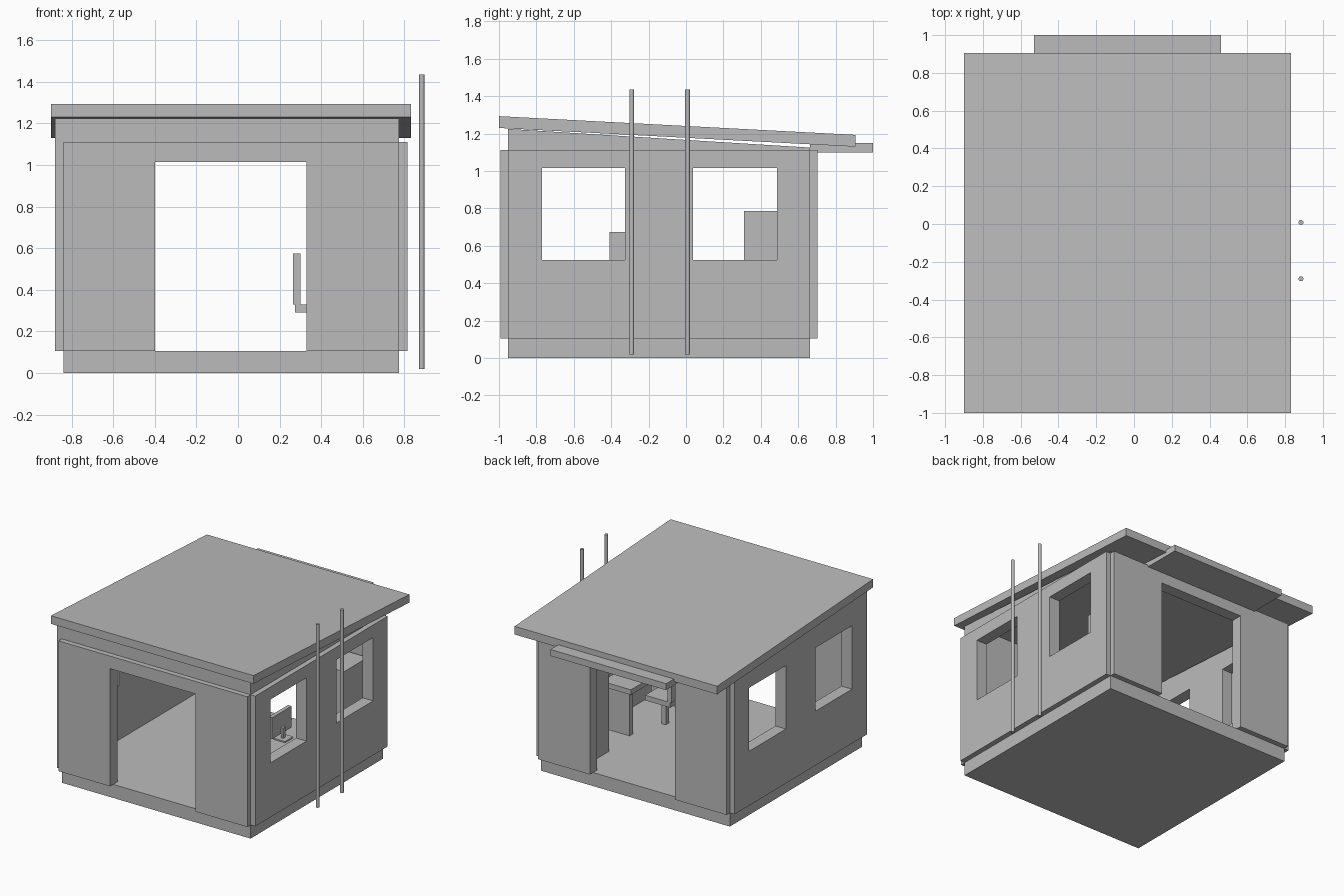
import bpy, bmesh

if "Cube" in bpy.data.objects:
    bpy.data.objects.remove(bpy.data.objects["Cube"])

grey = bpy.data.materials.new("plain grey")
grey.diffuse_color = (0.5, 0.5, 0.5, 1)
grey.use_nodes = True
grey.node_tree.nodes["Principled BSDF"].inputs["Base Color"].default_value = grey.diffuse_color


def box(name, x, y, z, top_drop=0.0, bottom_drop=0.0):
    """Box from ranges; the drops lower the top / bottom at the back end."""
    bm = bmesh.new()
    bmesh.ops.create_cube(bm, size=1)
    for v in bm.verts:
        px, py, pz = (int(c > 0) for c in v.co)
        drop = (top_drop if pz else bottom_drop) * py
        v.co = (x[px], y[py], z[pz] - drop)
    return finish(name, bm)


def finish(name, bm):
    mesh = bpy.data.meshes.new(name)
    bm.to_mesh(mesh)
    bm.free()
    mesh.materials.append(grey)
    ob = bpy.data.objects.new(name, mesh)
    bpy.context.collection.objects.link(ob)
    return ob


def cut(ob, cutters):
    for c in cutters:
        mod = ob.modifiers.new("opening", 'BOOLEAN')
        mod.operation, mod.solver, mod.object = 'DIFFERENCE', 'EXACT', c
    bpy.context.view_layer.update()
    dg = bpy.context.evaluated_depsgraph_get()
    mesh = bpy.data.meshes.new_from_object(ob.evaluated_get(dg))
    ob.modifiers.clear()
    ob.data = mesh


# Main extents of the base and inner walls
X0, X1, Y0, Y1, FLOOR = -0.84, 0.775, -0.953, 0.664, 0.105
T, P = 0.05, 0.04          # inner wall and outer panel thickness

box("base_slab", (X0, X1), (Y0, Y1), (0, FLOOR))

# Cutters: room, doorways, two pairs of windows
room = box("room_cutter", (X0 + T, X1 - T), (Y0 + T, Y1 - T), (-1, 3))
door = box("door_cutter", (-0.4, 0.33), (-2, 2), (-0.5, 1.015))
windows = [box("window_cutter", (-2, 2), r, (0.525, 1.015))
           for r in ((-0.77, -0.327), (0.037, 0.487))]

# Inner walls with sloping top
walls = box("inner_walls", (X0, X1), (Y0, Y1), (FLOOR, 1.225), 0.1)
cut(walls, [room, door] + windows)

# Outer cladding panels
cut(box("front_panel", (X0, X1), (Y0 - P, Y0), (FLOOR, 1.112)), [door])
cut(box("back_panel", (X0, X1), (Y1, Y1 + P), (FLOOR, 1.112)), [door])
cut(box("right_panel", (X1, X1 + P), (Y0, Y1), (FLOOR, 1.112)), windows)
cut(box("left_panel", (X0 - P, X0), (Y0, Y1), (FLOOR, 1.225), 0.1), windows)

for c in [room, door] + windows:
    bpy.data.objects.remove(c)

# Roof and awning over the back door
box("roof", (-0.9, 0.832), (-1.0, 0.905), (1.23, 1.293), 0.1, 0.1)
box("back_awning", (-0.53, 0.46), (Y1, 1.0), (1.1, 1.15))

# Free-standing poles
for i, y in enumerate((-0.29, 0.008)):
    bm = bmesh.new()
    bmesh.ops.create_cone(bm, cap_ends=True, segments=16, radius1=0.013,
                          radius2=0.013, depth=1.415)
    bmesh.ops.translate(bm, verts=bm.verts, vec=(0.884, y, 0.7275))
    for f in bm.faces:
        f.smooth = len(f.verts) == 4
    for e in bm.edges:
        e.smooth = all(len(f.verts) == 4 for f in e.link_faces)
    finish(f"pole_{i + 1}", bm)

# Cabinet
box("cabinet", (0.44, 0.69), (0.31, 0.6), (FLOOR, 0.785))

# Desk with two end supports
box("desk_top", (0.45, 0.7), (-0.61, 0.03), (0.43, 0.47))
for side, y in (("front", -0.6), ("back", -0.02)):
    box(f"desk_{side}_support", (0.468, 0.69), (y, y + 0.04), (FLOOR, 0.43))

# Monitor
box("monitor_foot", (0.54, 0.64), (-0.34, -0.24), (0.47, 0.48))
box("monitor_stand", (0.58, 0.6), (-0.305, -0.275), (0.48, 0.56))
box("monitor_screen", (0.55, 0.58), (-0.41, -0.174), (0.51, 0.675))

# Chair
box("chair_seat", (0.275, 0.49), (-0.39, -0.2), (0.29, 0.33))
box("chair_back", (0.265, 0.3), (-0.39, -0.2), (0.33, 0.575))
box("chair_post", (0.365, 0.4), (-0.315, -0.275), (FLOOR, 0.29))
